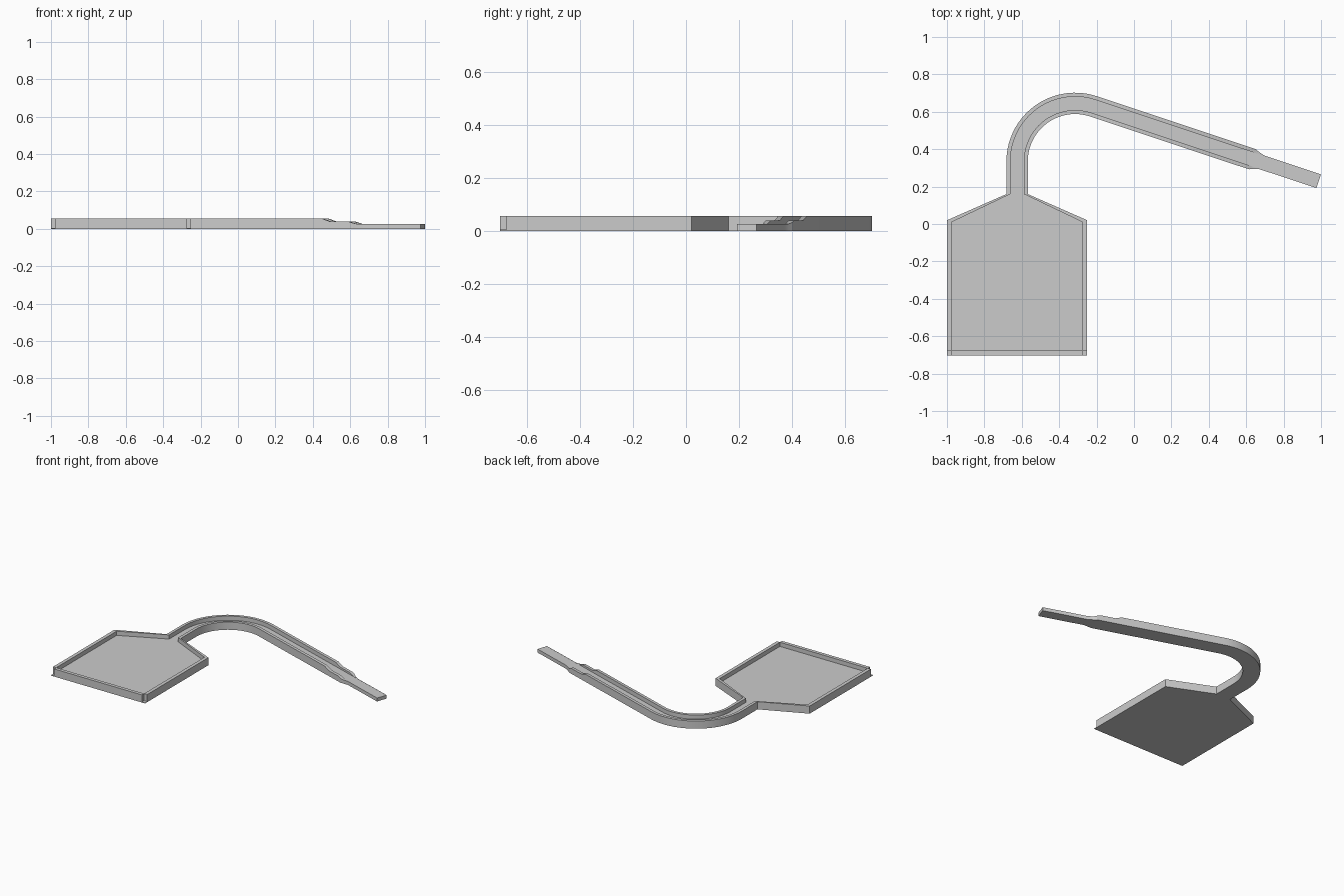
import bpy, bmesh, math
from mathutils import Vector

if "Cube" in bpy.data.objects:
    bpy.data.objects.remove(bpy.data.objects["Cube"])

FLOOR, RIM = 0.025, 0.055      # floor level and wall height
HW, INNER = 0.057, 0.036       # channel half width outside / inside walls
MID = -0.625                   # symmetry line of tray and neck


def finish(bm, name, smooth=False):
    bmesh.ops.remove_doubles(bm, verts=bm.verts, dist=1e-5)
    bmesh.ops.recalc_face_normals(bm, faces=bm.faces)
    me = bpy.data.meshes.new(name)
    bm.to_mesh(me)
    bm.free()
    ob = bpy.data.objects.new(name, me)
    bpy.context.collection.objects.link(ob)
    if smooth:
        bpy.ops.object.select_all(action='DESELECT')
        ob.select_set(True)
        bpy.context.view_layer.objects.active = ob
        bpy.ops.object.shade_smooth_by_angle(angle=math.radians(20))
    return ob


def face(bm, pts):
    bm.faces.new([bm.verts.new(p) for p in pts])


def wall(bm, outer, inner):
    """Outside, top and inside faces of a wall following two matching chains."""
    for (a, b), (c, d) in zip(zip(outer, outer[1:]), zip(inner, inner[1:])):
        face(bm, [(*a, 0), (*b, 0), (*b, RIM), (*a, RIM)])
        face(bm, [(*a, RIM), (*b, RIM), (*d, RIM), (*c, RIM)])
        face(bm, [(*c, FLOOR), (*d, FLOOR), (*d, RIM), (*c, RIM)])


# Tray: one half, mirrored across the neck line, with notched front corners
W, T, BACK, FRONT = 0.375, 0.025, 0.16, -0.702
side_out = [(HW, BACK), (W, 0.02), (W, FRONT + T)]
side_in = [(INNER, BACK), (W - T, 0.01), (W - T, FRONT + T)]
front_out = [(W - T, FRONT), (0, FRONT)]
front_in = [(W - T, FRONT + T), (0, FRONT + T)]
bm = bmesh.new()
wall(bm, side_out, side_in)
wall(bm, front_out, front_in)
# wall ends inside the notch
for a in (side_out[-1], front_out[0]):
    b = side_in[-1]
    face(bm, [(*a, 0), (*b, 0), (*b, RIM), (*a, RIM)])
# thin corner plate, floor and underside
face(bm, [(W - T, FRONT, .004), (W, FRONT, .004), (W, FRONT + T, .004), (W - T, FRONT + T, .004)])
face(bm, [(W - T, FRONT, 0), (W, FRONT, 0), (W, FRONT, .004), (W - T, FRONT, .004)])
face(bm, [(W, FRONT, 0), (W, FRONT + T, 0), (W, FRONT + T, .004), (W, FRONT, .004)])
face(bm, [(*p, FLOOR) for p in side_in + [(0, FRONT + T), (0, BACK)]])
face(bm, [(*p, 0) for p in side_out + [(W, FRONT), (W - T, FRONT), (0, FRONT), (0, BACK)]])
tray = finish(bm, "tray")
tray.location.x = MID
mirror = tray.modifiers.new("mirror", 'MIRROR')
mirror.use_clip = True

# Channel path: straight neck, round bend, long straight run with stepped walls
R, CY, TURN, SEGS = 0.31, 0.335, math.radians(108.4), 22
centre = Vector((MID + R, CY))
stations = [(Vector((MID, BACK)), Vector((0, 1)), HW, RIM)]
for i in range(SEGS + 1):
    a = TURN * i / SEGS
    stations.append((centre + R * Vector((-math.cos(a), math.sin(a))),
                     Vector((math.sin(a), math.cos(a))), HW, RIM))
start, run = stations[-1][0], stations[-1][1]
for t, hw, h in [(.72, HW, RIM), (.765, HW, .039), (.87, HW, .039), (.895, HW, .031),
                 (.915, .049, FLOOR + .001), (.95, .0385, FLOOR + .0005), (1.269, .0385, FLOOR + .0005)]:
    stations.append((start + run * t, run, hw, h))

# Sweep the U-shaped section along the path
bm = bmesh.new()
rings = []
for p, d, hw, h in stations:
    n = Vector((-d.y, d.x))
    section = [(-hw, 0), (hw, 0), (hw, h), (INNER, h), (INNER, FLOOR),
               (-INNER, FLOOR), (-INNER, h), (-hw, h)]
    rings.append([bm.verts.new((*(p + n * u), z)) for u, z in section])
for r, s in zip(rings, rings[1:]):
    for k in range(8):
        j = (k + 1) % 8
        bm.faces.new((r[k], r[j], s[j], s[k]))
bm.faces.new(rings[-1])
finish(bm, "curved_channel", smooth=True)
